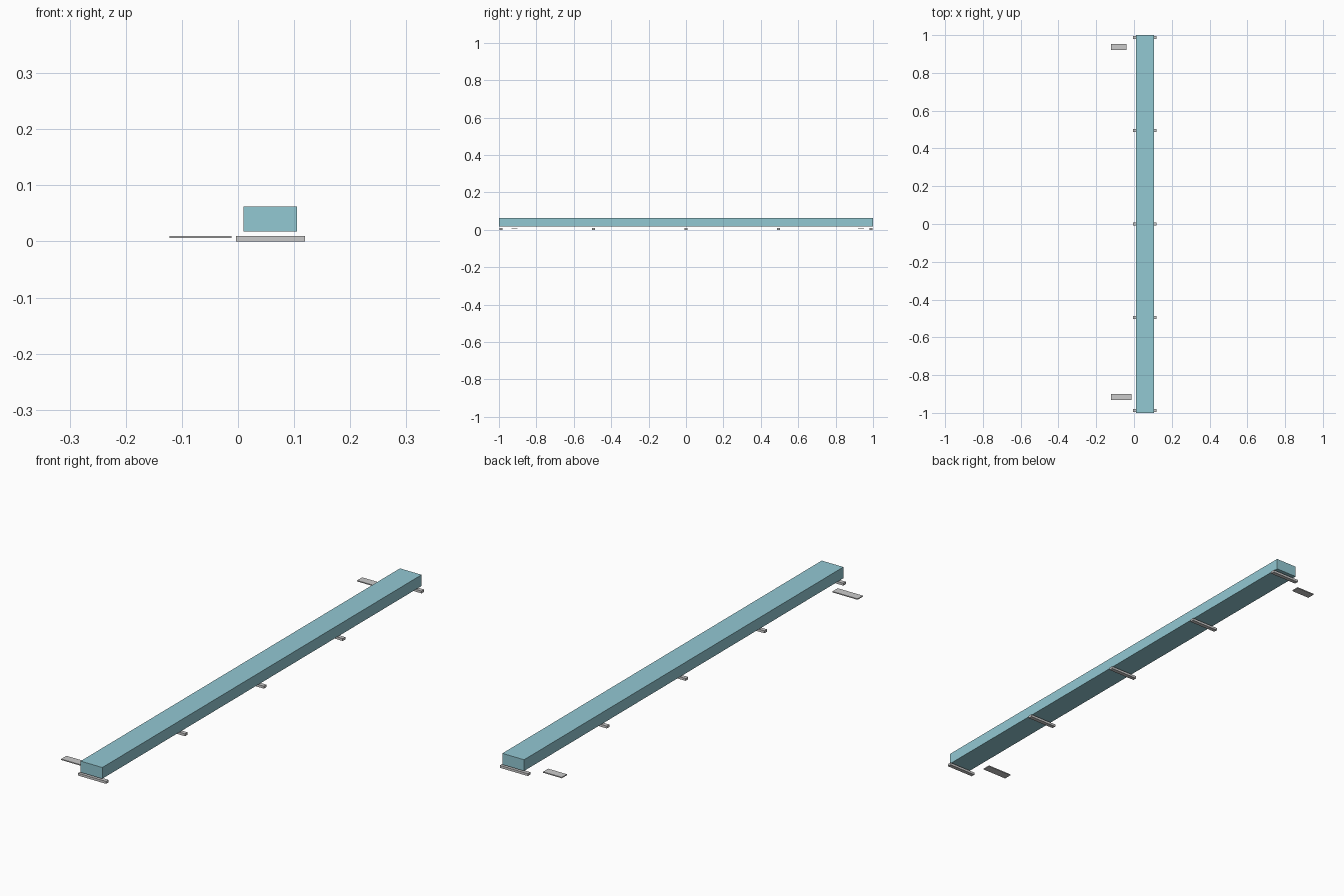
import bpy

if "Cube" in bpy.data.objects:
    bpy.data.objects.remove(bpy.data.objects["Cube"])


def box(name, x, y, z, mat=None):
    """Box spanning the given (min, max) ranges."""
    bpy.ops.mesh.primitive_cube_add(
        size=1, location=[(a + b) / 2 for a, b in (x, y, z)])
    ob = bpy.context.object
    ob.name = name
    ob.scale = [b - a for a, b in (x, y, z)]
    bpy.ops.object.transform_apply(location=False, rotation=False, scale=True)
    if mat:
        ob.data.materials.append(mat)
    return ob


teal = bpy.data.materials.new("teal")
teal.diffuse_color = (0.29, 0.58, 0.65, 1)
teal.use_nodes = True
teal.node_tree.nodes["Principled BSDF"].inputs["Base Color"].default_value = teal.diffuse_color

# Long gauge bar, floating just above the tick marks
box("gauge_bar", (0.01, 0.105), (-1.0, 1.0), (0.018, 0.0625), teal)

# Five evenly spaced tick marks crossing under the bar
for i in range(5):
    y = (i - 2) * 0.494
    box(f"tick_mark_{i + 1}", (-0.004, 0.119), (y - 0.008, y + 0.008), (0, 0.0095))

# Plain blank plates where the end labels sit
box("low_end_label_plate", (-0.122, -0.04), (0.92, 0.952), (0.006, 0.01))
box("full_end_label_plate", (-0.122, -0.012), (-0.933, -0.9), (0.006, 0.01))
